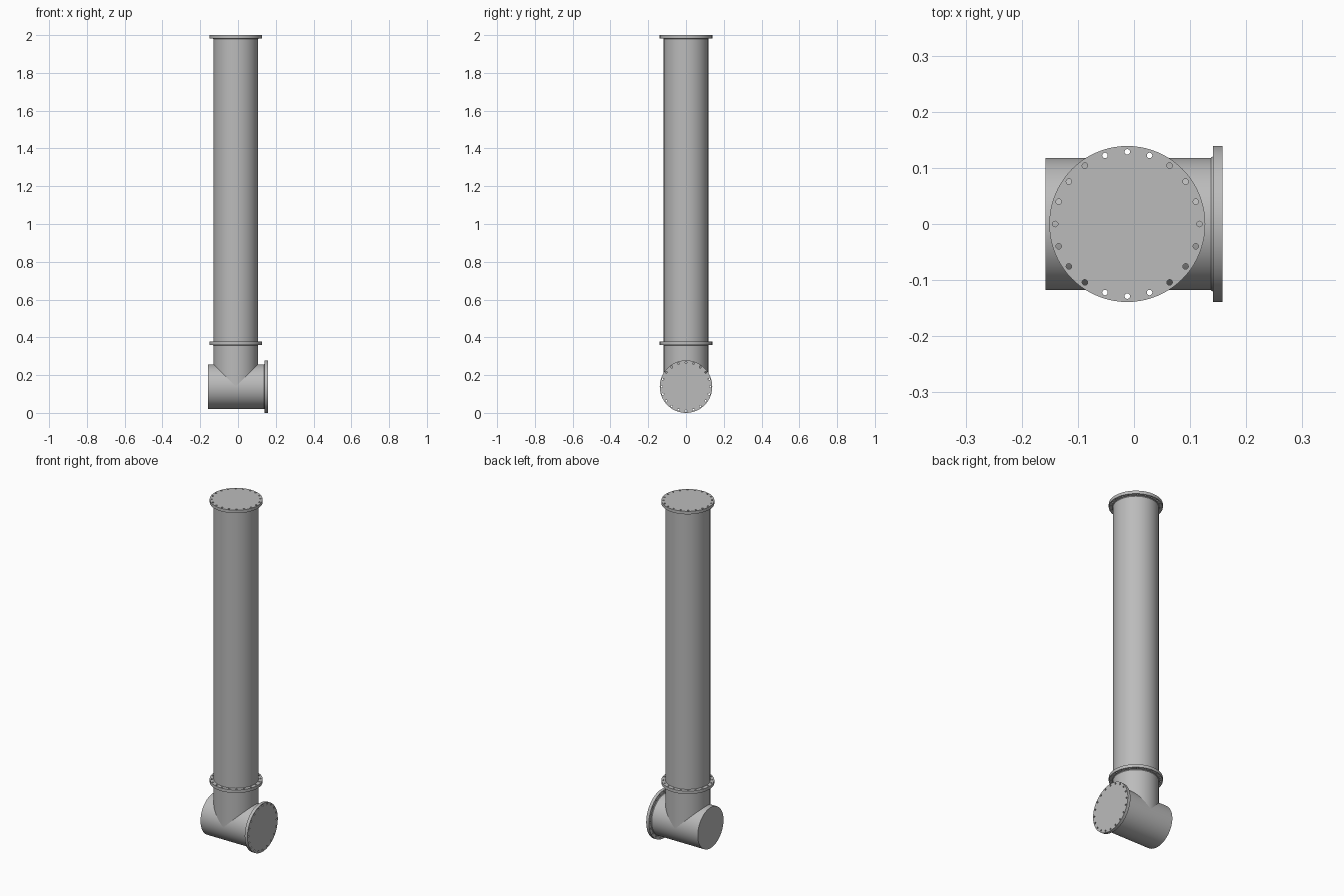
import bpy, bmesh, math
from mathutils import Matrix, Vector

if "Cube" in bpy.data.objects:
    bpy.data.objects.remove(bpy.data.objects["Cube"])

PIPE_R, FLANGE_R, BOLT_R, HOLE_R = 0.118, 0.139, 0.1285, 0.005
THICK = 0.0175
AXIS_X, AXIS_Z = -0.012, 0.139      # centre lines of the riser and the branch
UP = Matrix.Identity(4)
SIDE = Matrix.Rotation(math.pi / 2, 4, 'Y')   # local z -> +x

steel = bpy.data.materials.new("plain grey steel")
steel.diffuse_color = (0.5, 0.5, 0.5, 1)
steel.use_nodes = True
steel.node_tree.nodes["Principled BSDF"].inputs["Base Color"].default_value = steel.diffuse_color


def finish(obj):
    obj.data.materials.clear()
    obj.data.materials.append(steel)
    bpy.ops.object.select_all(action='DESELECT')
    obj.select_set(True)
    bpy.context.view_layer.objects.active = obj
    bpy.ops.object.shade_smooth_by_angle(angle=math.radians(30))


def add_object(name, mesh):
    obj = bpy.data.objects.new(name, mesh)
    bpy.context.collection.objects.link(obj)
    return obj


def tube(name, r1, r2, length, base, rot):
    """Closed cylinder or cone starting at base and running along local z."""
    bm = bmesh.new()
    bmesh.ops.create_cone(bm, cap_ends=True, segments=64, radius1=r1,
                          radius2=r2, depth=length)
    bm.transform(Matrix.Translation(base) @ rot @ Matrix.Translation((0, 0, length / 2)))
    mesh = bpy.data.meshes.new(name)
    bm.to_mesh(mesh)
    bm.free()
    finish(add_object(name, mesh))


def flange(name, base, rot):
    """Disc with a ring of 20 through bolt holes."""
    curve = bpy.data.curves.new(name + "_outline", 'CURVE')
    curve.dimensions, curve.fill_mode, curve.extrude = '2D', 'BOTH', THICK / 2

    def ring(cx, cy, r, n):
        spline = curve.splines.new('POLY')
        spline.points.add(n - 1)
        spline.use_cyclic_u = True
        for i, p in enumerate(spline.points):
            a = math.tau * i / n
            p.co = (cx + r * math.cos(a), cy + r * math.sin(a), 0, 1)

    ring(0, 0, FLANGE_R, 80)
    for i in range(20):
        a = math.tau * i / 20
        ring(BOLT_R * math.cos(a), BOLT_R * math.sin(a), HOLE_R, 12)
    helper = add_object(name + "_outline", curve)
    bpy.context.view_layer.update()
    mesh = bpy.data.meshes.new_from_object(
        helper.evaluated_get(bpy.context.evaluated_depsgraph_get()))
    bpy.data.objects.remove(helper)
    bm = bmesh.new()
    bm.from_mesh(mesh)
    bmesh.ops.remove_doubles(bm, verts=bm.verts, dist=1e-5)
    bmesh.ops.recalc_face_normals(bm, faces=bm.faces)
    bm.transform(Matrix.Translation(base) @ rot @ Matrix.Translation((0, 0, THICK / 2)))
    bm.to_mesh(mesh)
    bm.free()
    mesh.name = name
    finish(add_object(name, mesh))


# Riser and horizontal branch, meeting as an equal tee
tube("riser_pipe", PIPE_R, PIPE_R, 1.99 - AXIS_Z, Vector((AXIS_X, 0, AXIS_Z)), UP)
tube("branch_pipe", PIPE_R, PIPE_R, 0.308, Vector((-0.158, 0, AXIS_Z)), SIDE)

# Bolted flanges, each with a small weld collar beneath
for name, base, rot in (
        ("top", Vector((AXIS_X, 0, 2 - THICK)), UP),
        ("middle", Vector((AXIS_X, 0, 0.36)), UP),
        ("branch", Vector((0.158 - THICK, 0, AXIS_Z)), SIDE)):
    flange(name + "_flange", base, rot)
    axis = rot @ Vector((0, 0, 1))
    tube(name + "_weld_collar", PIPE_R, PIPE_R + 0.003, 0.004, base - axis * 0.0035, rot)
